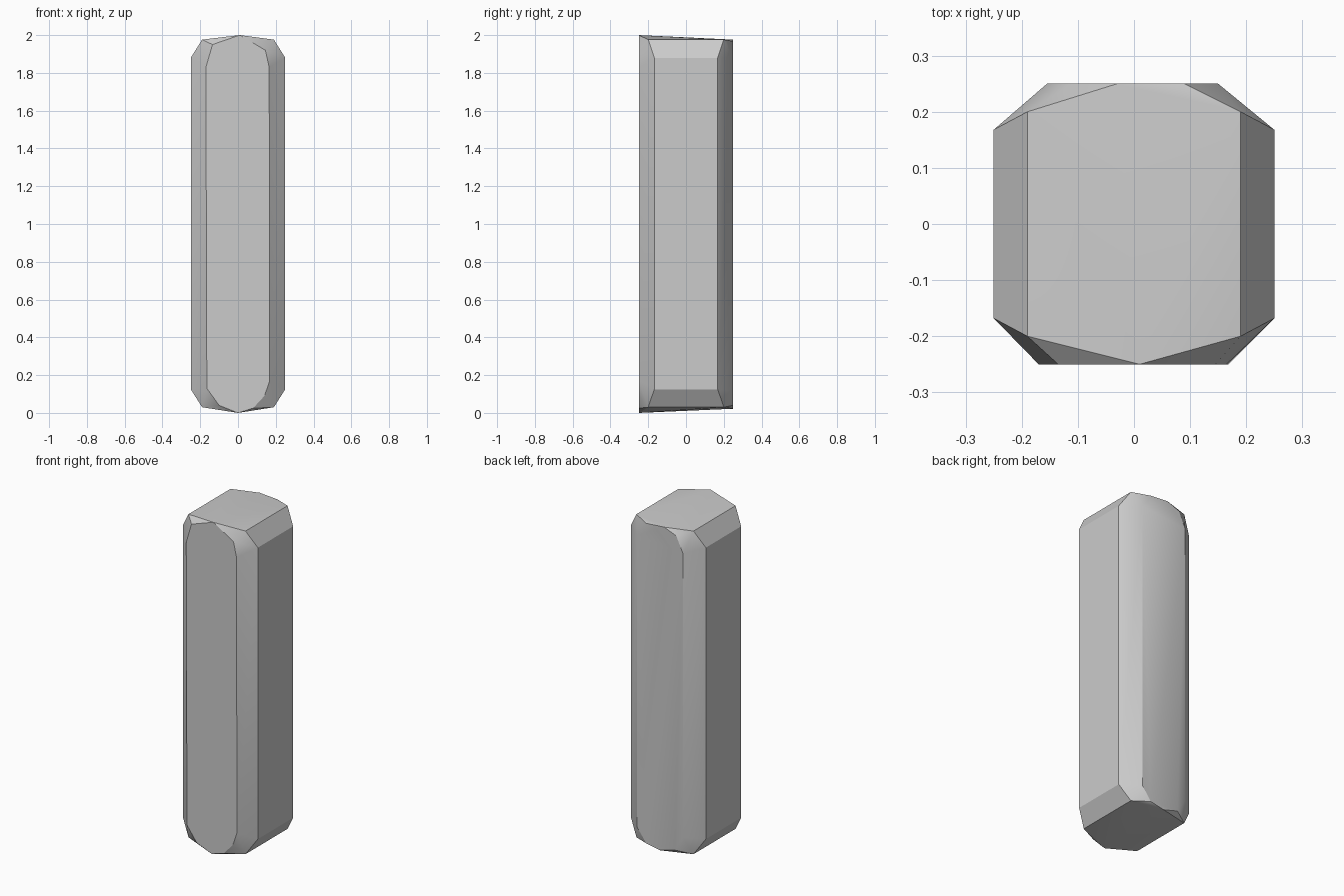
import bpy, bmesh, math

cube = bpy.data.objects.get("Cube")
if cube:
    bpy.data.objects.remove(cube, do_unlink=True)

stone = bpy.data.materials.new("grey stone")
stone.use_nodes = True
colour = (0.6, 0.6, 0.6, 1)
stone.diffuse_color = colour
stone.node_tree.nodes["Principled BSDF"].inputs["Base Color"].default_value = colour

# Rounded outlines (x, z) of the two large upright faces
front = [(0.01, 2.0), (-0.135, 1.95), (-0.17, 1.83), (-0.165, 0.13),
         (-0.1, 0.04), (0, 0), (0.08, 0.025), (0.14, 0.09),
         (0.168, 0.17), (0.165, 1.83), (0.145, 1.92)]
back = [(0.09, 1.967), (-0.03, 1.976), (-0.11, 1.945), (-0.155, 1.85),
        (-0.155, 0.14), (-0.1, 0.05), (0, 0.022), (0.09, 0.04),
        (0.15, 0.12), (0.15, 1.88)]
points = [(x, -0.25, z) for x, z in front] + [(x, 0.25, z) for x, z in back]

# Flat sides, and the shoulders where their chamfers meet the ends
for sx in (-1, 1):
    for sy in (-1, 1):
        for side_z, end_z in ((1.88, 1.976), (0.125, 0.03)):
            points.append((sx * 0.25, sy * 0.168, side_z))
            points.append((sx * 0.19, sy * 0.2, end_z))

# Wrap the chiselled block around the corner points
bm = bmesh.new()
for p in points:
    bm.verts.new(p)
bmesh.ops.convex_hull(bm, input=bm.verts[:])
bmesh.ops.dissolve_limit(bm, angle_limit=math.radians(1),
                         verts=bm.verts[:], edges=bm.edges[:])
bmesh.ops.recalc_face_normals(bm, faces=bm.faces[:])
mesh = bpy.data.meshes.new("stone_pillar")
bm.to_mesh(mesh)
bm.free()
mesh.materials.append(stone)
pillar = bpy.data.objects.new("stone_pillar", mesh)
bpy.context.collection.objects.link(pillar)

# Soften the shallow creases, keep the chamfers sharp
bpy.ops.object.select_all(action="DESELECT")
pillar.select_set(True)
bpy.context.view_layer.objects.active = pillar
bpy.ops.object.shade_smooth_by_angle(angle=math.radians(30))
